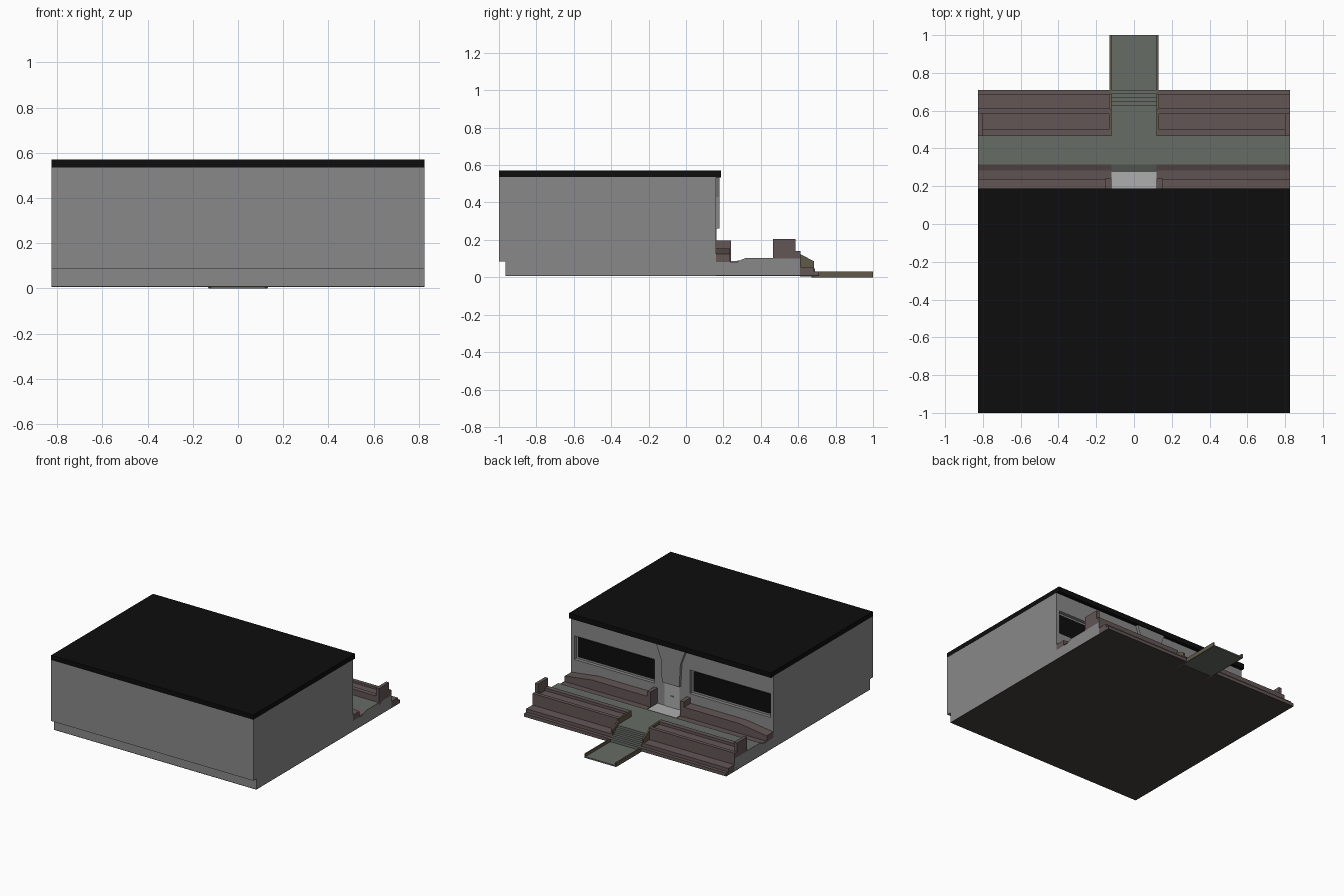
import bpy, bmesh

if "Cube" in bpy.data.objects:
    bpy.data.objects.remove(bpy.data.objects["Cube"])


def material(name, r, g, b):
    m = bpy.data.materials.new(name)
    m.diffuse_color = (r, g, b, 1)
    m.use_nodes = True
    m.node_tree.nodes["Principled BSDF"].inputs["Base Color"].default_value = m.diffuse_color
    return m


GREY = material("wall_grey", .25, .25, .25)
LIGHT = material("light_grey", .42, .42, .42)
BLACK = material("black", .004, .004, .004)
BROWN = material("brown_brick", .125, .092, .092)
UNDER = material("dark_underside", .06, .05, .048)
PAVING = material("paving", .135, .15, .13)
OLIVE = material("olive_edge", .12, .10, .065)


def prism(name, profile, axis, a, b, mat):
    """Extrude a 2D profile along x (profile in y,z) or along y (profile in x,z)."""
    a, b = min(a, b), max(a, b)
    bm = bmesh.new()
    pts = [(a, u, v) if axis == "x" else (u, a, v) for u, v in profile]
    face = bm.faces.new([bm.verts.new(p) for p in pts])
    out = bmesh.ops.extrude_face_region(bm, geom=[face])
    moved = [g for g in out["geom"] if isinstance(g, bmesh.types.BMVert)]
    bmesh.ops.translate(bm, verts=moved, vec=(b - a, 0, 0) if axis == "x" else (0, b - a, 0))
    bmesh.ops.recalc_face_normals(bm, faces=bm.faces)
    me = bpy.data.meshes.new(name)
    bm.to_mesh(me)
    bm.free()
    me.materials.append(mat)
    ob = bpy.data.objects.new(name, me)
    bpy.context.collection.objects.link(ob)
    return ob


def box(name, x0, x1, y0, y1, z0, z1, mat):
    return prism(name, [(y0, z0), (y1, z0), (y1, z1), (y0, z1)], "x", x0, x1, mat)


W = .825   # half width of the building
P = .12    # half width of the path

# Building shell with stepped-in base at the front
building = prism("building", [(-.965, .01), (.16, .01), (.16, .535), (-1, .535),
                              (-1, .085), (-.965, .085)], "x", -W, W, GREY)
box("roof", -W, W, -1, .187, .533, .57, BLACK)
box("underside", -W, W, -.965, .71, .006, .011, UNDER)

# Terrace body with its dip beside the building
prism("terrace", [(.16, .01), (.61, .01), (.61, .1), (.315, .1), (.275, .082), (.16, .082)],
      "x", -W, W, GREY)
box("promenade", -W, W, .315, .47, .098, .102, PAVING)
box("path_middle", -P, P, .47, .61, .098, .102, PAVING)
box("door_landing", -P, P, .16, .275, .08, .084, LIGHT)
prism("entry_ramp", [(.275, .078), (.275, .084), (.315, .102), (.315, .09)], "x", -P, P, PAVING)

# Stairs and front path
steps = [(.61, .008)]
for i in range(5):
    z = .102 - i * .018
    steps = steps + [(.61 + i * .02, z), (.63 + i * .02, z)]
prism("stairs", steps + [(.71, .008)], "x", -P, P, PAVING)
box("front_path", -P, P, .67, 1, 0, .01, PAVING)

# Tapered panel above the door, door and handles
prism("entry_panel", [(-.07, .26), (.07, .26), (.08, .43), (.12, .535), (-.12, .535), (-.08, .43)],
      "y", .16, .18, GREY)
box("door", -.06, .06, .155, .164, .084, .26, LIGHT)

for s in (-1, 1):
    side = "left" if s < 0 else "right"

    # Recessed window
    cutter = box("window_cutter_" + side, s * .145, s * .8, .135, .2, .225, .4, GREY)
    cutter.hide_render = True
    cutter.hide_viewport = True
    cutter.display_type = "WIRE"
    mod = building.modifiers.new("window_" + side, "BOOLEAN")
    mod.operation = "DIFFERENCE"
    mod.solver = "EXACT"
    mod.object = cutter
    box("window_glass_" + side, s * .16, s * .785, .13, .14, .24, .385, BLACK)
    box("door_handle_" + side, s * .004, s * .014, .16, .169, .165, .172, GREY)

    # Inner planter against the wall, with a tall end post by the door
    prism("inner_planter_" + side, [(s * .15, .08), (s * W, .08), (s * W, .125), (s * .6, .155),
                                    (s * .15, .155)], "y", .16, .236, BROWN)
    box("inner_planter_post_" + side, s * P, s * .15, .16, .24, .08, .197, BROWN)
    prism("inner_bed_" + side, [(.16, .078), (.16, .084), (.275, .084), (.315, .102), (.315, .09)],
          "x", s * P, s * W, BROWN)

    # Outer planter: low walls, soil and tall end wall
    x0, x1 = s * .13, s * W
    box("outer_planter_back_" + side, x0, x1, .465, .5, .08, .145, BROWN)
    box("outer_planter_front_" + side, x0, x1, .585, .612, .01, .14, BROWN)
    box("outer_planter_soil_" + side, x0, x1, .5, .585, .08, .125, BROWN)
    box("outer_planter_end_" + side, s * .8, x1, .465, .585, .08, .205, BROWN)
    box("upper_ledge_" + side, x0, s * W, .61, .685, .008, .055, BROWN)
    box("lower_ledge_" + side, x0, s * W, .685, .71, .008, .03, BROWN)

    # Stair cheek and path kerb
    prism("stair_cheek_" + side, [(.465, .08), (.465, .145), (.61, .14), (.61, .125), (.685, .085),
                                  (.685, .005), (.61, .005)], "x", s * P, s * .132, OLIVE)
    box("path_kerb_" + side, s * P, s * .13, .685, 1, 0, .03, OLIVE)
